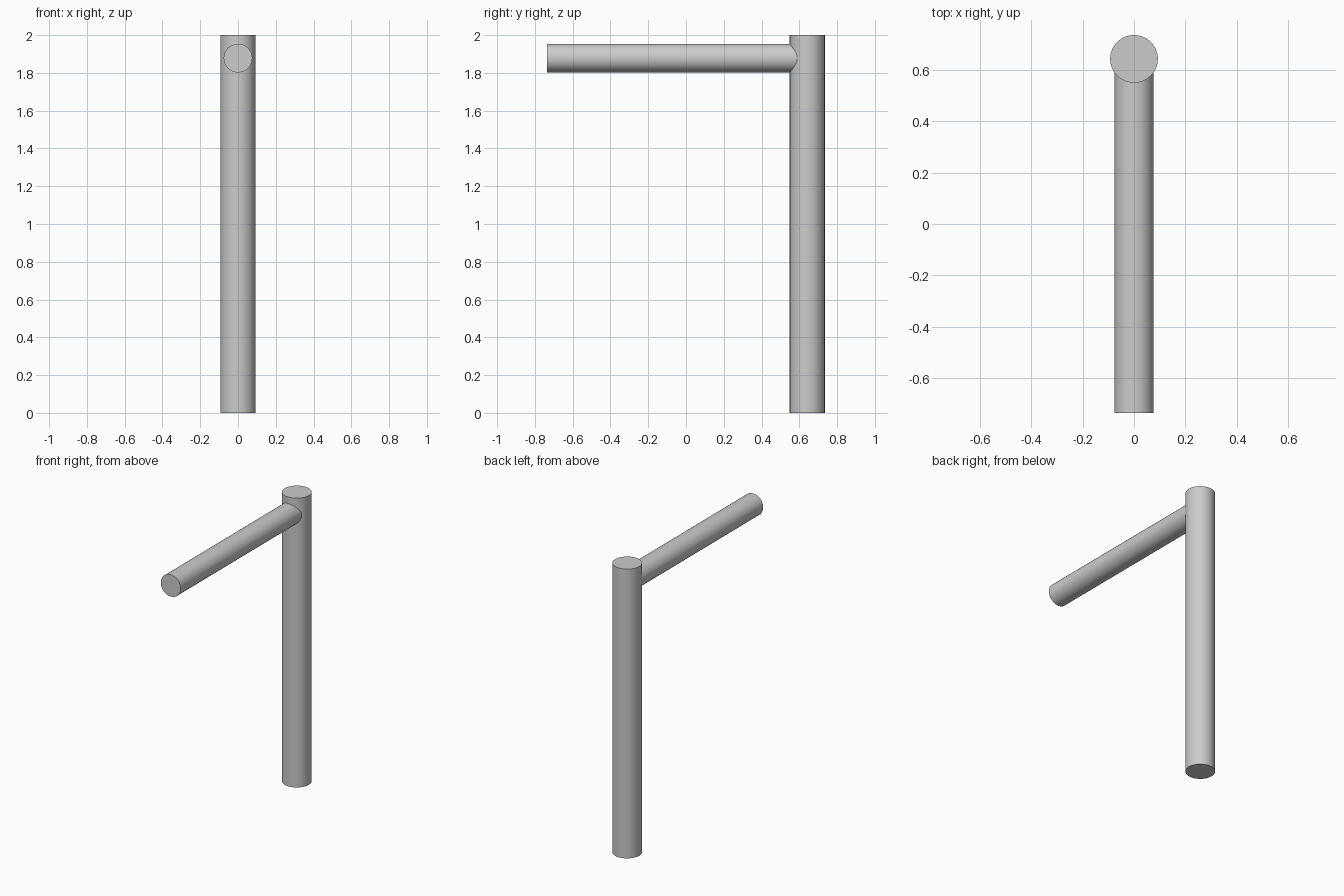
import bpy
from math import pi

cube = bpy.data.objects.get("Cube")
if cube:
    bpy.data.objects.remove(cube, do_unlink=True)

# Single plain grey
grey = bpy.data.materials.new("plain_grey")
grey.use_nodes = True
colour = (0.6, 0.6, 0.6, 1)
grey.diffuse_color = colour
grey.node_tree.nodes["Principled BSDF"].inputs["Base Color"].default_value = colour


def rod(name, radius, length, centre, tilt=0):
    bpy.ops.mesh.primitive_cylinder_add(
        vertices=32, radius=radius, depth=length, location=centre, rotation=(tilt, 0, 0))
    obj = bpy.context.object
    obj.name = name
    obj.data.materials.append(grey)
    bpy.ops.object.shade_smooth_by_angle(angle=pi / 6)
    return obj


post_radius, half_depth = 0.093, 0.735
post_y = half_depth - post_radius

# Upright post at the back
rod("upright_post", post_radius, 2, (0, post_y, 1))

# Horizontal arm reaching forward, its rear end buried in the post
arm_length = half_depth + post_y
rod("horizontal_arm", 0.076, arm_length, (0, post_y - arm_length / 2, 1.878), pi / 2)
